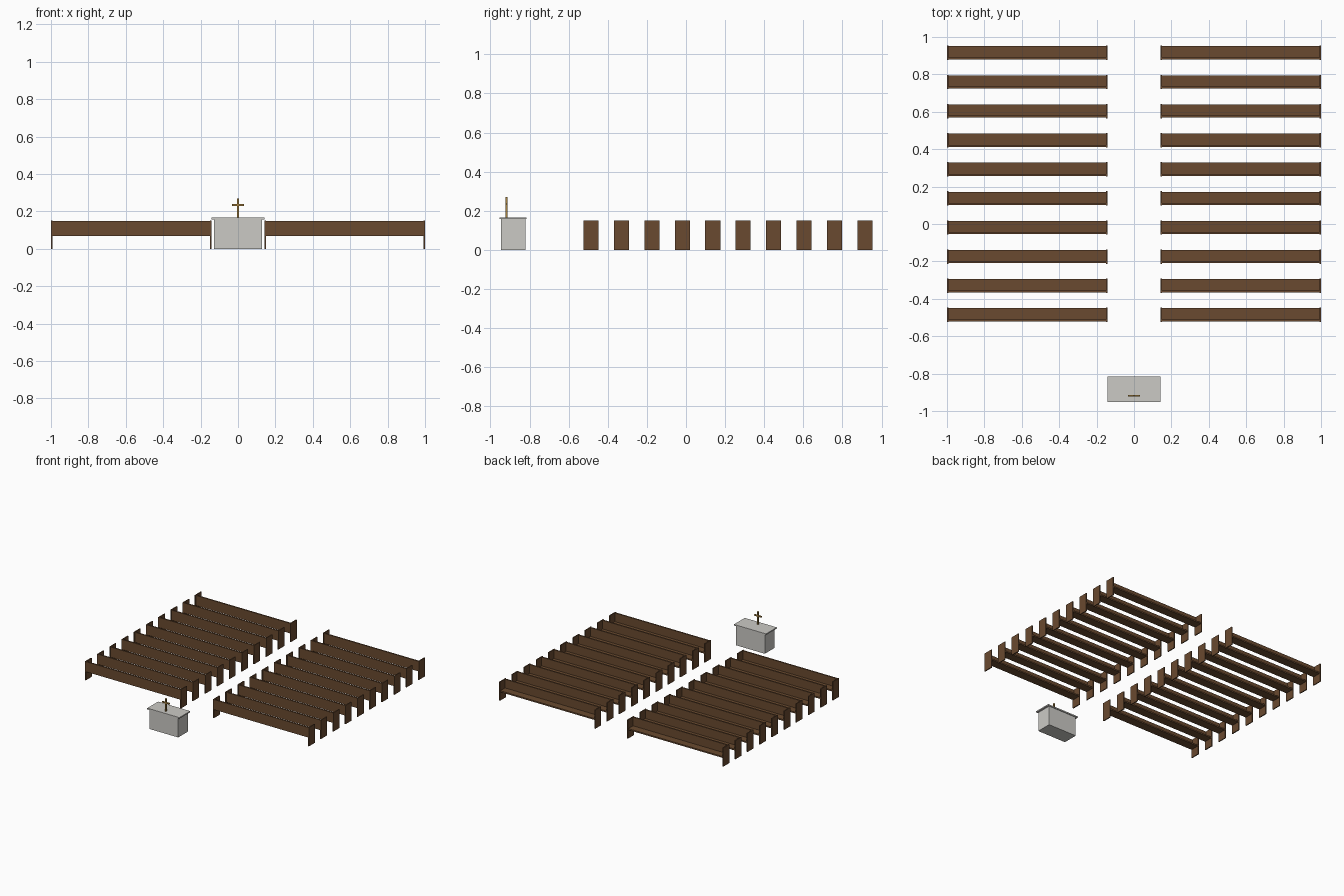
import bpy

if "Cube" in bpy.data.objects:
    bpy.data.objects.remove(bpy.data.objects["Cube"])


def material(name, rgb):
    m = bpy.data.materials.new(name)
    m.diffuse_color = (*rgb, 1.0)
    m.use_nodes = True
    m.node_tree.nodes["Principled BSDF"].inputs["Base Color"].default_value = m.diffuse_color
    return m


wood = material("dark_wood", (0.142, 0.068, 0.029))
stone = material("pale_stone", (0.60, 0.59, 0.56))
gold = material("old_gold", (0.40, 0.23, 0.05))


def box(name, x, y, z, mat):
    """Box from (min, max) pairs along each axis."""
    verts = [(a, b, c) for a in x for b in y for c in z]
    faces = [(0, 1, 3, 2), (4, 6, 7, 5), (0, 4, 5, 1),
             (2, 3, 7, 6), (0, 2, 6, 4), (1, 5, 7, 3)]
    mesh = bpy.data.meshes.new(name)
    mesh.from_pydata(verts, [], faces)
    mesh.materials.append(mat)
    ob = bpy.data.objects.new(name, mesh)
    bpy.context.collection.objects.link(ob)
    return ob


# pews: two blocks of ten rows, backrest towards -y
ROWS, FIRST, STEP, DEPTH = 10, -0.524, 0.1556, 0.077
INNER, OUTER, PANEL = 0.143, 1.0, 0.008
for side, x0 in (("left", -OUTER), ("right", INNER)):
    x1 = x0 + OUTER - INNER
    for i in range(ROWS):
        y0 = FIRST + i * STEP
        y1 = y0 + DEPTH
        tag = f"{side}_{i + 1}"
        inner_x = (x0 + PANEL, x1 - PANEL)
        box(f"pew_seat_{tag}", inner_x, (y0 + 0.014, y1 - 0.003), (0.068, 0.079), wood)
        box(f"pew_back_{tag}", inner_x, (y0 + 0.003, y0 + 0.014), (0.068, 0.149), wood)
        box(f"pew_end_a_{tag}", (x0, x0 + PANEL), (y0, y1), (0, 0.151), wood)
        box(f"pew_end_b_{tag}", (x1 - PANEL, x1), (y0, y1), (0, 0.151), wood)

# altar block with overhanging slab
box("altar_body", (-0.128, 0.128), (-0.946, -0.822), (0, 0.157), stone)
box("altar_slab", (-0.143, 0.143), (-0.953, -0.815), (0.157, 0.167), stone)

# standing cross on the altar
CY = -0.918
box("cross_post", (-0.005, 0.005), (CY - 0.005, CY + 0.005), (0.167, 0.27), gold)
for name, x in (("cross_arm_left", (-0.032, -0.005)), ("cross_arm_right", (0.005, 0.032))):
    box(name, x, (CY - 0.005, CY + 0.005), (0.230, 0.240), gold)
